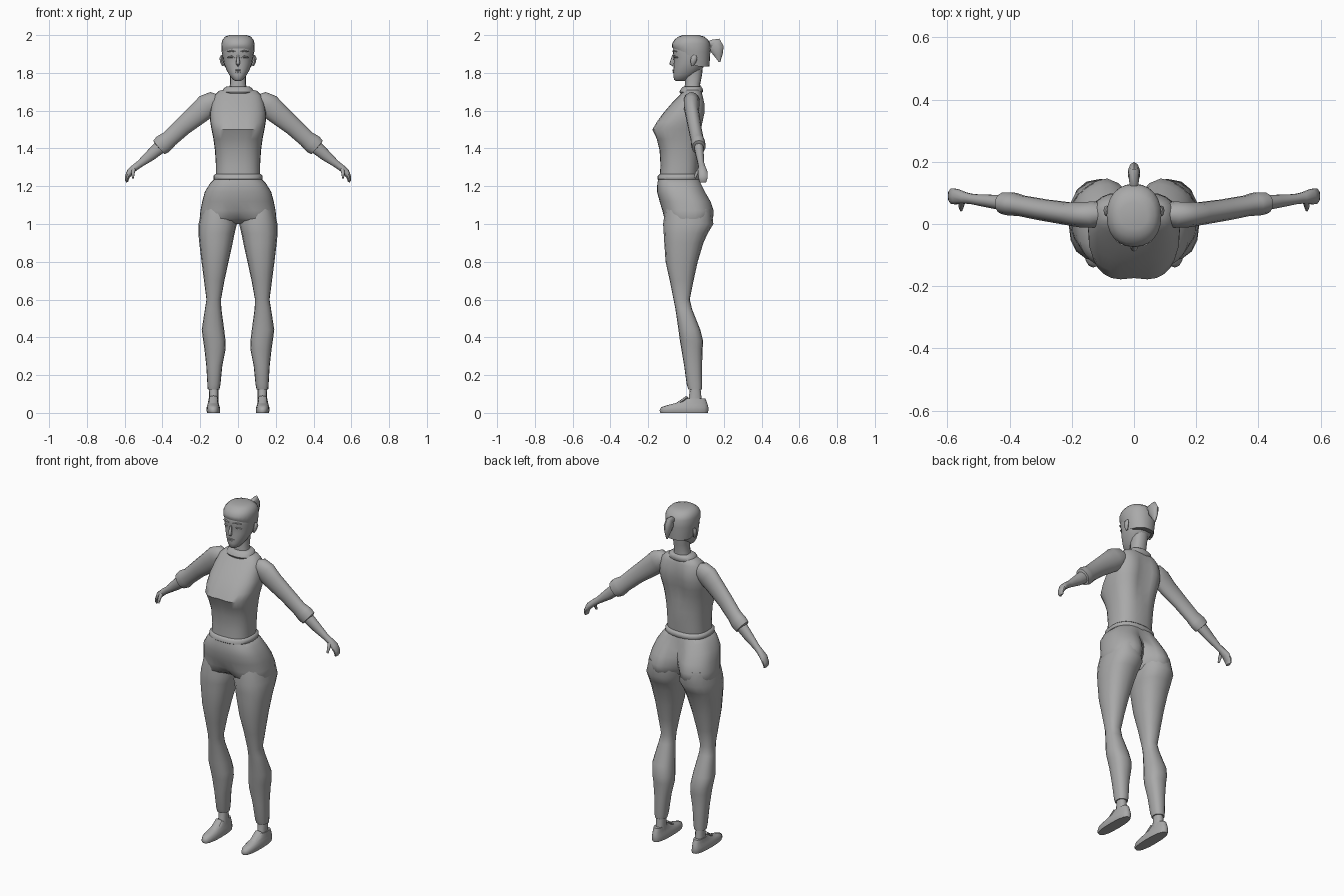
import bpy, bmesh, math
from mathutils import Vector

GREY = bpy.data.materials.new("plain grey")
GREY.diffuse_color = (0.4, 0.4, 0.4, 1)


def finish(name, bm, angle=50):
    bmesh.ops.recalc_face_normals(bm, faces=bm.faces)
    me = bpy.data.meshes.new(name)
    bm.to_mesh(me)
    bm.free()
    ob = bpy.data.objects.new(name, me)
    bpy.context.collection.objects.link(ob)
    me.materials.append(GREY)
    bpy.ops.object.select_all(action='DESELECT')
    bpy.context.view_layer.objects.active = ob
    ob.select_set(True)
    bpy.ops.object.shade_smooth_by_angle(angle=math.radians(angle))
    return ob


def skin(name, rings, angle=50):
    """Bridge a list of closed point rings and cap both ends."""
    bm = bmesh.new()
    vs = [[bm.verts.new(p) for p in r] for r in rings]
    n = len(vs[0])
    for a, b in zip(vs, vs[1:]):
        for i in range(n):
            bm.faces.new((a[i], a[(i + 1) % n], b[(i + 1) % n], b[i]))
    bm.faces.new(vs[0])
    bm.faces.new(vs[-1])
    return finish(name, bm, angle)


def stack(name, rows, n=24, p=0.85, s=1, angle=50):
    """Horizontal rings: z, x_min, x_max, y_front, y_back, front cleft, back cleft."""
    rings = []
    for z, x0, x1, yf, yb, *cleft in rows:
        kf, kb = cleft if cleft else (0, 0)
        cx, cy, rx, ry = (x0 + x1) / 2, (yf + yb) / 2, (x1 - x0) / 2, (yb - yf) / 2
        ring = []
        for i in range(n):
            t = math.tau * i / n
            c, d = math.cos(t), math.sin(t)
            x = rx * math.copysign(abs(c) ** p, c)
            y = ry * math.copysign(abs(d) ** p, d)
            y *= 1 - (kf if d < 0 else kb) * math.exp(-(x / 0.045) ** 2)
            ring.append((s * (cx + x), cy + y, z))
        rings.append(ring)
    return skin(name, rings, angle)


def tube(name, rows, s=1, n=12, closed_up=(0, 1, 0), angle=50):
    """Limb along a path: x, y, z, radius in the front plane, radius in depth."""
    pts = [Vector(r[:3]) for r in rows]
    rings = []
    for i, r in enumerate(rows):
        d = (pts[min(i + 1, len(pts) - 1)] - pts[max(i - 1, 0)]).normalized()
        u = d.cross(Vector(closed_up)).normalized()
        v = u.cross(d)
        ring = []
        for k in range(n):
            t = math.tau * k / n
            q = pts[i] + u * math.cos(t) * r[3] + v * math.sin(t) * r[4]
            ring.append((s * q.x, q.y, q.z))
        rings.append(ring)
    return skin(name, rings, angle)


def sym(rows):
    """Rows centred on x = 0: z, half width, y_front, y_back, clefts."""
    return [(r[0], -r[1], r[1], *r[2:]) for r in rows]


# shirt, with bust and shoulder blades
stack("shirt", sym([
    (1.24, .118, -.14, .062), (1.31, .117, -.135, .068), (1.39, .122, -.14, .072),
    (1.45, .130, -.160, .08, .06, .1), (1.50, .140, -.185, .09, .08, .15),
    (1.54, .147, -.160, .098, .06, .18), (1.59, .148, -.118, .108, 0, .2),
    (1.64, .138, -.075, .105, 0, .2), (1.68, .125, -.035, .092, 0, .1),
    (1.705, .10, -.012, .08), (1.715, .06, -.005, .07)]), n=28, p=.78)
# waistband and collar
stack("waistband", sym([(1.228, .122, -.14, .068), (1.238, .131, -.152, .076),
                        (1.254, .131, -.150, .076), (1.264, .12, -.14, .066)]), p=.8)
stack("collar", sym([(1.69, .07, -.03, .082), (1.70, .082, -.035, .09),
                     (1.718, .076, -.025, .088), (1.728, .06, -.012, .08)]))
# hips with buttocks
stack("hips", sym([
    (1.245, .118, -.145, .068), (1.215, .148, -.152, .085, 0, .1),
    (1.17, .176, -.153, .108, 0, .25), (1.12, .189, -.140, .138, 0, .4),
    (1.07, .199, -.128, .155, .05, .55), (1.03, .203, -.122, .152, .25, .7),
    (1.0, .19, -.09, .12, .5, .8)]), n=36, p=.78)

for s, side in ((1, "left"), (-1, "right")):
    # trouser leg
    stack(side + "_trouser_leg", [
        (1.08, .02, .190, -.11, .135), (1.0, .006, .209, -.121, .145),
        (.95, .018, .210, -.118, .115), (.9, .028, .205, -.115, .092),
        (.8, .050, .193, -.108, .062), (.7, .072, .180, -.086, .040),
        (.6, .090, .167, -.066, .020), (.55, .088, .175, -.056, .032),
        (.44, .073, .192, -.040, .076), (.38, .066, .184, -.032, .091),
        (.34, .065, .178, -.025, .088), (.25, .083, .168, -.010, .085),
        (.15, .093, .162, .004, .086), (.125, .098, .160, .012, .084)], n=16, s=s)
    # ankle
    stack(side + "_ankle", [(.14, .104, .154, .022, .076), (.08, .104, .153, .015, .082),
                            (.04, .102, .155, .0, .09)], n=12, s=s)
    # shoe with a low toe and raised collar
    stack(side + "_shoe_body", [
        (0, .096, .163, -.135, .115), (.012, .094, .167, -.14, .118),
        (.03, .096, .166, -.132, .118), (.042, .100, .162, -.095, .115),
        (.058, .104, .158, -.03, .11), (.076, .106, .156, .0, .102)], n=20, p=.8, s=s)
    # shoe tongue
    tube(side + "_shoe_tongue", [(.13, -.05, .045, .02, .008), (.13, -.015, .066, .022, .01),
                                 (.13, .008, .085, .02, .008)], s, 8, (0, 0, 1))
    # sleeve with flared cuff
    tube(side + "_sleeve", [
        (.095, .032, 1.655, .03, .03), (.125, .03, 1.648, .055, .043),
        (.165, .03, 1.625, .064, .042), (.21, .033, 1.585, .058, .037),
        (.29, .045, 1.518, .049, .035), (.36, .058, 1.453, .045, .034),
        (.385, .063, 1.432, .050, .037), (.398, .065, 1.422, .052, .038),
        (.418, .067, 1.406, .047, .036), (.42, .067, 1.404, .03, .02)], s, 14)
    # bare forearm, palm and curled fingers
    tube(side + "_forearm", [
        (.40, .066, 1.418, .036, .027), (.46, .073, 1.366, .030, .022),
        (.52, .08, 1.318, .019, .017), (.545, .084, 1.30, .018, .019),
        (.572, .088, 1.276, .018, .026), (.586, .09, 1.250, .013, .026),
        (.590, .09, 1.232, .009, .022), (.586, .09, 1.222, .006, .017)], s, 10)
    tube(side + "_thumb", [(.552, .075, 1.293, .011, .011), (.556, .056, 1.268, .009, .009),
                           (.556, .046, 1.243, .005, .006)], s, 8)
    # ear
    tube(side + "_ear", [(.079, .034, 1.838, .006, .006), (.086, .038, 1.858, .009, .015),
                         (.089, .043, 1.878, .009, .017), (.085, .046, 1.893, .005, .009)], s, 8)
    # eyebrow and eyelid
    tube(side + "_eyebrow", [(.014, -.068, 1.912, .003, .004), (.034, -.066, 1.917, .004, .006),
                             (.056, -.050, 1.912, .003, .006)], s, 6)
    tube(side + "_eyelid", [(.016, -.058, 1.881, .002, .005), (.034, -.059, 1.886, .006, .008),
                            (.056, -.044, 1.882, .002, .006)], s, 6)

# neck and head
stack("neck", sym([(1.69, .055, -.01, .08), (1.74, .042, -.006, .075),
                   (1.79, .042, -.005, .085), (1.84, .045, 0, .09)]), n=16)
stack("head", sym([
    (1.757, .014, -.054, -.01), (1.765, .028, -.064, .012), (1.79, .047, -.067, .05),
    (1.82, .063, -.066, .085), (1.85, .074, -.064, .105), (1.88, .079, -.064, .118),
    (1.905, .082, -.069, .124), (1.94, .083, -.066, .122), (1.97, .074, -.05, .11)]), n=24, p=.9)
# hair cap with a higher hairline at the brow than at the nape
rows = [(.0, .087, -.074, .129), (.025, .088, -.073, .128), (.045, .082, -.062, .118),
        (.062, .068, -.040, .096), (.070, .045, -.015, .068)]
hair = stack("hair_cap", sym([(1.85, .074, -.05, .124)] +
                             [(1.93 + r[0], *r[1:]) for r in rows]), p=.9)
for v in hair.data.vertices:
    if v.co.z < 1.94:
        f = min(1, max(0, (v.co.y + .07) / .12))
        low = 1.835 if v.co.z < 1.9 else 1.90
        v.co.z = 1.925 + (low - 1.925) * f + (.012 if low > 1.85 else 0)
# ponytail
tube("ponytail", [(0, .115, 1.95, .012, .012), (0, .135, 1.957, .018, .016),
                  (0, .152, 1.955, .036, .017), (0, .163, 1.93, .038, .02),
                  (0, .170, 1.90, .026, .015), (0, .178, 1.858, .004, .004)], 1, 10, (1, 0, 0))
# nose and lips
tube("nose", [(0, -.066, 1.895, .005, .006), (0, -.073, 1.868, .009, .008),
              (0, -.077, 1.850, .012, .012), (0, -.064, 1.840, .005, .008)], 1, 8)
for nm, z, w in (("upper_lip", 1.814, .020), ("lower_lip", 1.805, .016)):
    tube(nm, [(-w, -.062, z, .002, .003), (0, -.067, z, .005, .005), (w, -.062, z, .002, .003)], 1, 6)
